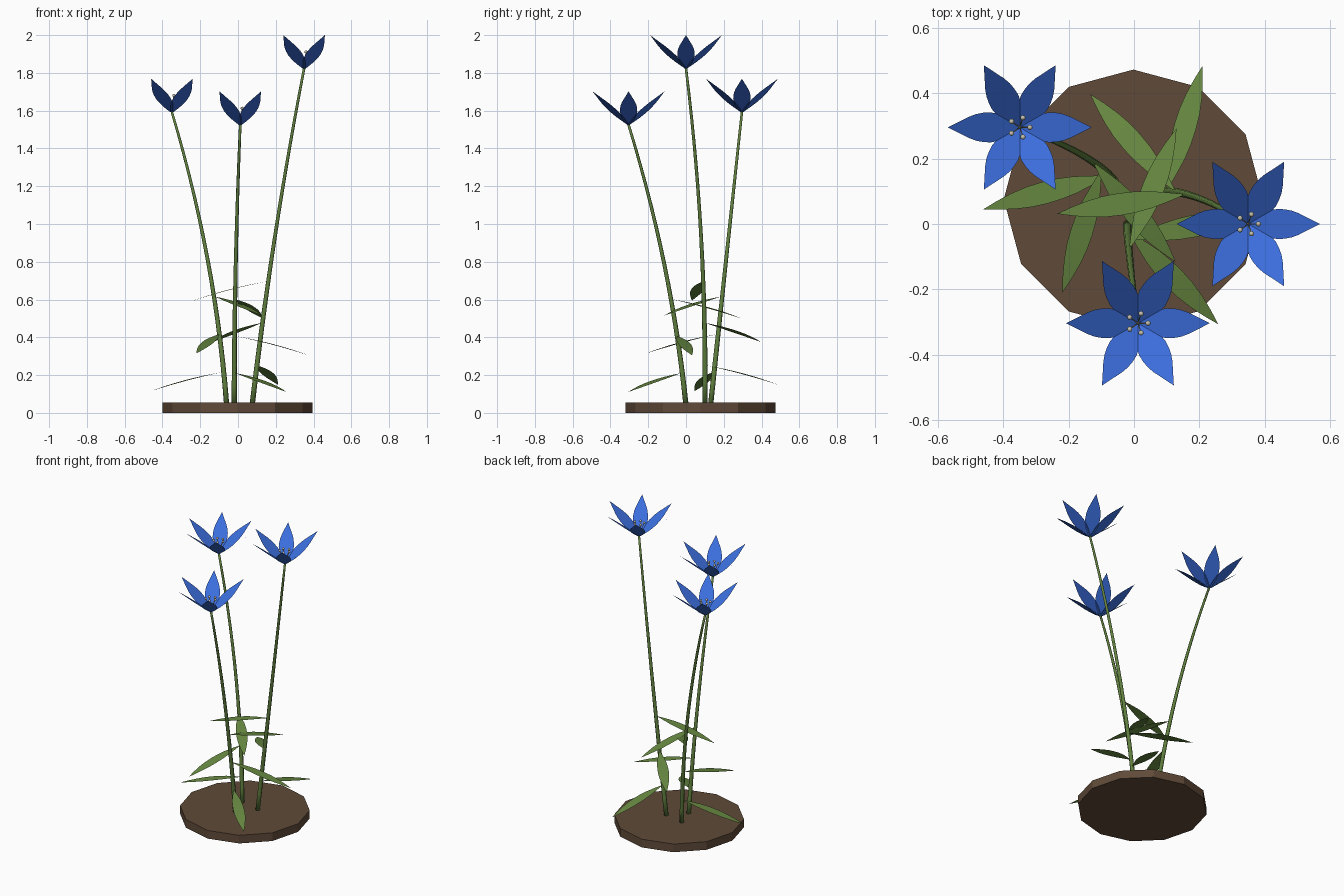
import bpy, bmesh
from math import cos, sin, pi, radians
from mathutils import Vector, Matrix

if "Cube" in bpy.data.objects:
    bpy.data.objects.remove(bpy.data.objects["Cube"], do_unlink=True)


def material(name, rgb):
    m = bpy.data.materials.new(name)
    m.use_nodes = True
    m.diffuse_color = (*rgb, 1)
    m.node_tree.nodes["Principled BSDF"].inputs["Base Color"].default_value = (*rgb, 1)
    return m


SOIL = material("soil brown", (0.115, 0.068, 0.04))
STEM = material("stem green", (0.115, 0.21, 0.048))
LEAF = material("leaf green", (0.138, 0.25, 0.054))
PETAL = material("petal blue", (0.044, 0.156, 0.72))
STAMEN = material("stamen cream", (0.55, 0.53, 0.42))


def finish(name, bm, mat, smooth=False):
    mesh = bpy.data.meshes.new(name)
    bm.to_mesh(mesh)
    bm.free()
    mesh.materials.append(mat)
    for p in mesh.polygons:
        p.use_smooth = smooth
    ob = bpy.data.objects.new(name, mesh)
    bpy.context.collection.objects.link(ob)
    return ob


def blade(bm, origin, azimuth, start, end, height, widths):
    """Thin pointed strip running outward; height(t) gives its rise."""
    out = Vector((cos(azimuth), sin(azimuth), 0))
    side = Vector((-sin(azimuth), cos(azimuth), 0))
    prev = None
    for i, w in enumerate(widths):
        t = i / (len(widths) - 1)
        c = origin + out * (start + (end - start) * t) + Vector((0, 0, height(t)))
        row = [bm.verts.new(c + side * w), bm.verts.new(c - side * w)] if w else [bm.verts.new(c)]
        if prev:
            bm.faces.new([prev[0]] + row + prev[:0:-1])
        prev = row


def tube(bm, points, radii, sides):
    """Tapering tube swept along points, capped at both ends."""
    rings = []
    for i, p in enumerate(points):
        d = points[min(i + 1, len(points) - 1)] - points[max(i - 1, 0)]
        q = d.to_track_quat('Z', 'Y')
        rings.append([bm.verts.new(p + q @ Vector((radii[i] * cos(2 * pi * k / sides),
                                                   radii[i] * sin(2 * pi * k / sides), 0)))
                      for k in range(sides)])
    for a, b in zip(rings, rings[1:]):
        for k in range(sides):
            n = (k + 1) % sides
            bm.faces.new((a[k], a[n], b[n], b[k]))
    bm.faces.new(rings[0][::-1])
    bm.faces.new(rings[-1])


# Twelve-sided soil disc
bm = bmesh.new()
bmesh.ops.create_cone(bm, cap_ends=True, segments=12, radius1=0.397, radius2=0.397, depth=0.055,
                      matrix=Matrix.Translation((-0.002, 0.076, 0.0275)))
finish("soil_disc", bm, SOIL)

LEAF_WIDTHS = [0.003, 0.015, 0.026, 0.032, 0.034, 0.032, 0.025, 0.014, 0]
PETAL_WIDTHS = [0.008, 0.022, 0.034, 0.042, 0.046, 0.045, 0.041, 0.033, 0.022, 0.011, 0]


def plant(tag, foot, head, bend, leaf_heights, first_azimuth):
    foot, head = Vector(foot), Vector(head)

    def at(z):
        u = (z - foot.z) / (head.z - foot.z)
        ease = [a * u + (1 - a) * u * u for a in bend]
        return Vector((foot.x + (head.x - foot.x) * ease[0],
                       foot.y + (head.y - foot.y) * ease[1], z))

    # Bent stem
    steps = 14
    bm = bmesh.new()
    path = [at(foot.z + (head.z - foot.z) * i / steps) for i in range(steps + 1)]
    tube(bm, path, [0.014 - 0.007 * i / steps for i in range(steps + 1)], 8)
    finish("stem_" + tag, bm, STEM, True)
    bpy.context.view_layer.objects.active = bpy.data.objects["stem_" + tag]

    # Drooping leaves spiralling up the stem
    bm = bmesh.new()
    for i, z in enumerate(leaf_heights):
        blade(bm, at(z), radians(first_azimuth) + i, 0.012, 0.4,
              lambda t: -0.07 * t - 0.03 * t * t, LEAF_WIDTHS)
    finish("leaves_" + tag, bm, LEAF)

    # Six flat petals
    bm = bmesh.new()
    for i in range(6):
        blade(bm, head, i * pi / 3, 0.002, 0.22, lambda t: 0.177 * t, PETAL_WIDTHS)
    finish("petals_" + tag, bm, PETAL)

    # Five stamens with round tips
    bm = bmesh.new()
    for i in range(5):
        a = 2 * pi * i / 5
        tip = head + Vector((0.031 * cos(a), 0.031 * sin(a), 0.088))
        tube(bm, [head, tip], [0.002, 0.002], 5)
        bmesh.ops.create_icosphere(bm, subdivisions=2, radius=0.008,
                                   matrix=Matrix.Translation(tip))
    finish("stamens_" + tag, bm, STAMEN, True)


plant("front", (-0.02, 0.0, 0.04), (0.012, -0.304, 1.525), (0, 0.5), (0.21, 0.405, 0.6), -46)
plant("right", (-0.06, 0.13, 0.04), (-0.35, 0.296, 1.592), (0.4, 1), (0.215, 0.415, 0.615), 195)
plant("left", (0.075, 0.1, 0.04), (0.35, 0.0, 1.823), (0.75, -0.2), (0.25, 0.475, 0.695), 74)
